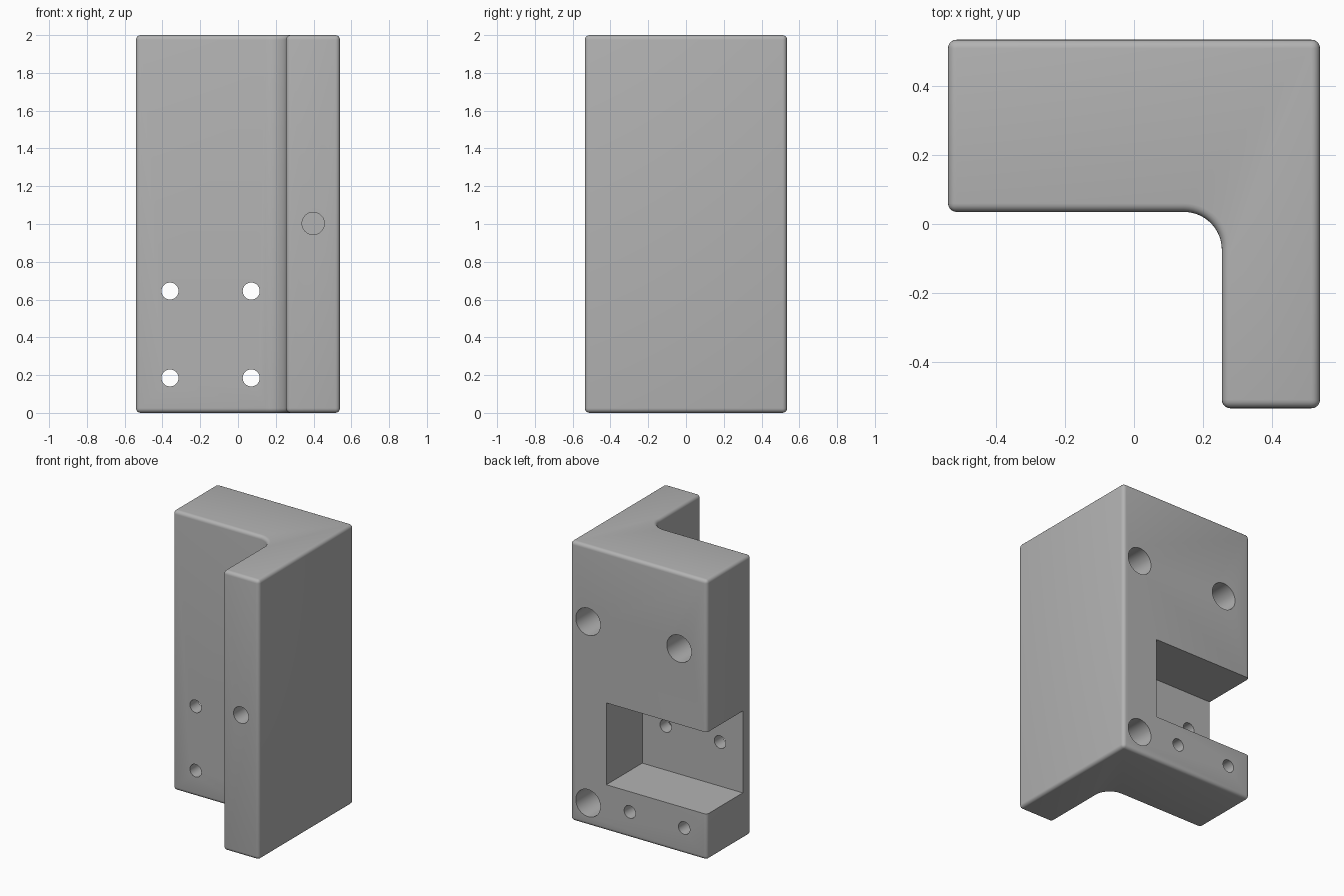
import bpy, bmesh, math
from mathutils import Matrix

cube = bpy.data.objects.get("Cube")
if cube:
    bpy.data.objects.remove(cube, do_unlink=True)

# Overall sizes
HX, HY, HEIGHT = 0.54, 0.535, 2.0
ARM_X, WALL_Y = 0.255, 0.035      # inner faces of the two arms
COVE, EDGE = 0.11, 0.025          # inside fillet and outer edge rounding

grey = bpy.data.materials.new("plain grey")
grey.use_nodes = True
colour = (0.45, 0.45, 0.45, 1)
grey.diffuse_color = colour
grey.node_tree.nodes["Principled BSDF"].inputs["Base Color"].default_value = colour


def make_object(name, bm):
    mesh = bpy.data.meshes.new(name)
    bmesh.ops.recalc_face_normals(bm, faces=bm.faces)
    bm.to_mesh(mesh)
    bm.free()
    mesh.materials.append(grey)
    obj = bpy.data.objects.new(name, mesh)
    bpy.context.collection.objects.link(obj)
    return obj


def box_cutter(name, low, high):
    bm = bmesh.new()
    bmesh.ops.create_cube(bm, size=1)
    for v in bm.verts:
        v.co = [a + (c + 0.5) * (b - a) for a, b, c in zip(low, high, v.co)]
    return make_object(name, bm)


def hole_cutter(name, x, z, radius, y0, y1):
    bm = bmesh.new()
    place = Matrix.Translation((x, (y0 + y1) / 2, z)) @ Matrix.Rotation(math.pi / 2, 4, 'X')
    bmesh.ops.create_cone(bm, cap_ends=True, segments=48, radius1=radius,
                          radius2=radius, depth=y1 - y0, matrix=place)
    return make_object(name, bm)


# L-shaped body with a rounded inside corner
cove = [(ARM_X - COVE + COVE * math.cos(a), WALL_Y - COVE + COVE * math.sin(a))
        for a in (math.pi / 2 * i / 14 for i in range(15))]
outline = [(-HX, WALL_Y), (-HX, HY), (HX, HY), (HX, -HY), (ARM_X, -HY)] + cove
bm = bmesh.new()
base = bm.faces.new([bm.verts.new((x, y, 0)) for x, y in outline])
top = bmesh.ops.extrude_face_region(bm, geom=[base])["geom"]
bmesh.ops.translate(bm, vec=(0, 0, HEIGHT),
                    verts=[g for g in top if isinstance(g, bmesh.types.BMVert)])
body = make_object("bracket_body", bm)

bevel = body.modifiers.new("rounded_edges", 'BEVEL')
bevel.width, bevel.segments = EDGE, 5
bevel.limit_method, bevel.angle_limit = 'ANGLE', math.radians(40)

# Pocket open to the back and one side
cutters = [box_cutter("pocket_cutter", (-1, 0.13, 0.33), (ARM_X, 1, 0.915))]

# Small holes straight through the wide arm
for x in (-0.36, 0.07):
    for z in (0.185, 0.645):
        cutters.append(hole_cutter("through_hole_cutter", x, z, 0.045, -0.1, 0.7))

# Large blind holes in the back
for x, z in ((0.4, 0.16), (0.4, 1.457), (-0.32, 1.457)):
    cutters.append(hole_cutter("back_hole_cutter", x, z, 0.097, HY - 0.35, 0.7))

# Blind hole in the front of the narrow arm
cutters.append(hole_cutter("front_hole_cutter", 0.398, 1.003, 0.059, -0.7, -HY + 0.35))

for cutter in cutters:
    cutter.hide_render = True
    cut = body.modifiers.new(cutter.name, 'BOOLEAN')
    cut.operation, cut.solver, cut.object = 'DIFFERENCE', 'EXACT', cutter

# Apply everything, drop the cutters and shade smooth
bpy.ops.object.select_all(action='DESELECT')
bpy.context.view_layer.objects.active = body
body.select_set(True)
for name in [m.name for m in body.modifiers]:
    bpy.ops.object.modifier_apply(modifier=name)
for cutter in cutters:
    bpy.data.objects.remove(cutter, do_unlink=True)
body.data.materials.clear()
body.data.materials.append(grey)
for face in body.data.polygons:
    face.material_index = 0
bpy.ops.object.shade_smooth_by_angle(angle=math.radians(30))
